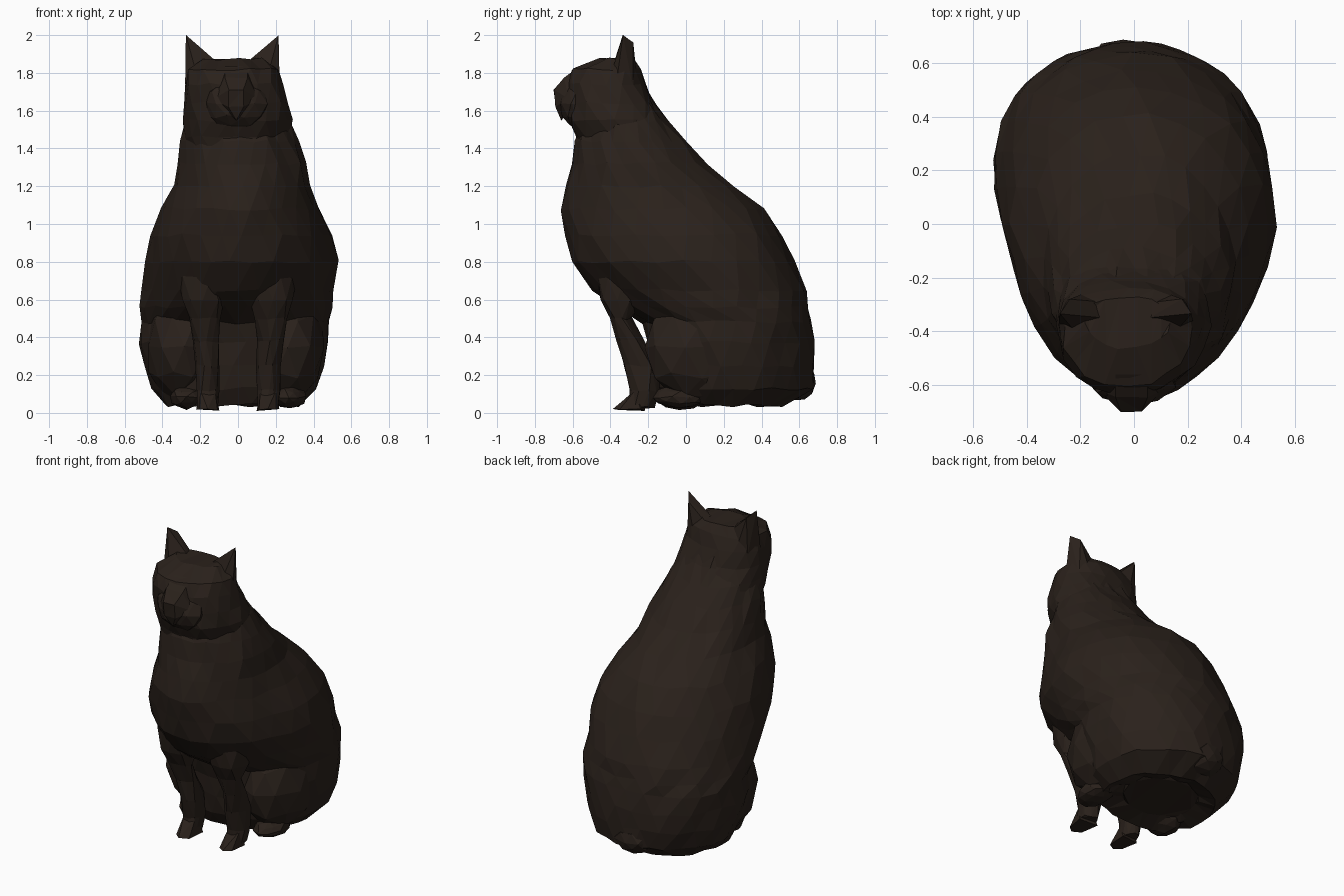
import bpy, bmesh, math, random
from mathutils import Vector, Matrix

random.seed(4)
fur = bpy.data.materials.new("dark_fur")
fur.diffuse_color = (0.023, 0.0152, 0.011, 1)


def finish(name, bm, jitter=0.008):
    """Roughen, triangulate and link a flat-shaded faceted part."""
    for v in bm.verts:
        v.co += Vector([random.uniform(-jitter, jitter) for _ in range(3)])
        v.co.z = max(v.co.z, 0.01)
    bmesh.ops.triangulate(bm, faces=bm.faces[:])
    bmesh.ops.recalc_face_normals(bm, faces=bm.faces[:])
    mesh = bpy.data.meshes.new(name)
    bm.to_mesh(mesh)
    bm.free()
    mesh.materials.append(fur)
    obj = bpy.data.objects.new(name, mesh)
    bpy.context.collection.objects.link(obj)
    return obj


def loft(name, rings, n, power=2.0, jitter=0.008):
    """Rings are (z, front y, back y, centre x, half width, front taper)."""
    bm = bmesh.new()
    loops = []
    for k, (z, y0, y1, cx, w, egg) in enumerate(rings):
        loop = []
        for i in range(n):
            a = 2 * math.pi * (i + 0.5 * (k % 2)) / n
            c, s = math.cos(a), math.sin(a)
            x = math.copysign(abs(c) ** (2 / power), c) * w * (1 + egg * s)
            y = math.copysign(abs(s) ** (2 / power), s) * (y1 - y0) / 2
            loop.append(bm.verts.new((cx + x, (y0 + y1) / 2 + y, z)))
        loops.append(loop)
    for k, (a, b) in enumerate(zip(loops, loops[1:])):
        for i in range(n):
            j = (i + 1) % n
            # zig-zag the staggered rings into triangles
            if k % 2 == 0:
                bm.faces.new((a[i], a[j], b[i]))
                bm.faces.new((a[j], b[j], b[i]))
            else:
                bm.faces.new((a[i], a[j], b[j]))
                bm.faces.new((a[i], b[j], b[i]))
    bm.faces.new(loops[0][::-1])
    bm.faces.new(loops[-1])
    return finish(name, bm, jitter)


def blob(name, centre, radii, tilt=0, jitter=0.008):
    bm = bmesh.new()
    bmesh.ops.create_icosphere(bm, subdivisions=2, radius=1)
    bm.transform(Matrix.Translation(centre) @ Matrix.Rotation(tilt, 4, 'X')
                 @ Matrix.Diagonal((*radii, 1)))
    return finish(name, bm, jitter)


def hull(name, points):
    bm = bmesh.new()
    verts = [bm.verts.new(p) for p in points]
    bmesh.ops.convex_hull(bm, input=verts)
    return finish(name, bm, 0.002)


# Torso: wide rump, sloping back and upright chest tapering to the forelegs
loft("body", [
    (0.07, 0.00, 0.42, -0.03, 0.24, 0.0),
    (0.04, -0.12, 0.52, -0.03, 0.35, -0.05),
    (0.13, -0.17, 0.665, -0.02, 0.43, -0.04),
    (0.25, -0.19, 0.675, -0.02, 0.475, 0.0),
    (0.37, -0.20, 0.675, -0.02, 0.50, 0.0),
    (0.48, -0.23, 0.66, -0.015, 0.505, 0.03),
    (0.56, -0.38, 0.65, -0.01, 0.505, 0.1),
    (0.65, -0.49, 0.63, 0.00, 0.50, 0.12),
    (0.80, -0.60, 0.57, 0.02, 0.505, 0.10),
    (0.94, -0.63, 0.51, 0.015, 0.48, 0.08),
    (1.08, -0.66, 0.41, 0.01, 0.415, 0.04),
    (1.20, -0.63, 0.26, 0.02, 0.36, 0.03),
    (1.32, -0.60, 0.11, 0.02, 0.34, 0.0),
    (1.44, -0.58, 0.00, 0.01, 0.31, 0.0),
    (1.54, -0.54, -0.09, 0.00, 0.275, 0.0),
    (1.63, -0.50, -0.16, 0.00, 0.22, 0.0),
    (1.74, -0.45, -0.22, -0.01, 0.18, 0.0)], 26, 2.05, 0.01)

# Tail stub at the base of the rump
blob("tail_base", (-0.04, 0.57, 0.16), (0.14, 0.125, 0.10))

# Head with rounded cheeks and a flattened crown
loft("head", [
    (1.37, -0.56, -0.12, -0.01, 0.24, 0.05),
    (1.46, -0.58, -0.10, -0.01, 0.275, 0.05),
    (1.55, -0.62, -0.13, 0.00, 0.285, 0.1),
    (1.64, -0.63, -0.17, -0.01, 0.275, 0.1),
    (1.74, -0.64, -0.21, -0.02, 0.26, 0.1),
    (1.82, -0.60, -0.235, -0.025, 0.24, 0.08),
    (1.875, -0.46, -0.27, -0.02, 0.16, 0.0)], 18, 2.25)

# Muzzle with the nose bridge running up to the forehead
blob("muzzle", (-0.01, -0.575, 1.635), (0.17, 0.095, 0.135))
hull("nose", [(-0.07, -0.56, 1.835), (0.05, -0.56, 1.835),
              (-0.07, -0.645, 1.775), (0.05, -0.645, 1.775),
              (-0.05, -0.70, 1.71), (0.03, -0.70, 1.71),
              (-0.05, -0.69, 1.62), (0.03, -0.69, 1.62),
              (-0.01, -0.66, 1.55), (-0.01, -0.56, 1.66),
              (-0.13, -0.62, 1.66), (0.11, -0.62, 1.66)])

for side, label in ((-1, "left"), (1, "right")):
    # Ear: a wedge growing out of the crown corner
    hull("ear_" + label, [(side * x - 0.03, y, z) for x, y, z in (
        (0.25, -0.37, 1.74), (0.22, -0.28, 1.72), (0.09, -0.35, 1.865),
        (0.10, -0.29, 1.855), (0.20, -0.385, 1.84), (0.16, -0.26, 1.78),
        (0.245, -0.335, 2.0), (0.21, -0.28, 1.96))])

    # Front leg, leaning back towards the paw
    loft("front_leg_" + label, [
        (0.03, -0.30, -0.17, side * 0.16, 0.055, 0),
        (0.12, -0.30, -0.14, side * 0.16, 0.06, 0),
        (0.25, -0.33, -0.15, side * 0.165, 0.065, 0),
        (0.38, -0.36, -0.22, side * 0.17, 0.07, 0),
        (0.50, -0.40, -0.29, side * 0.175, 0.085, 0),
        (0.60, -0.45, -0.22, side * 0.18, 0.12, 0),
        (0.72, -0.48, -0.15, side * 0.18, 0.13, 0)], 10)

    # Front paw
    hull("front_paw_" + label, [(side * x, y, z) for x, y, z in (
        (0.11, -0.35, 0.015), (0.20, -0.35, 0.02), (0.16, -0.385, 0.02),
        (0.22, -0.24, 0.02), (0.10, -0.22, 0.01), (0.12, -0.27, 0.11),
        (0.20, -0.27, 0.12), (0.16, -0.20, 0.10))])

    # Haunch, blended into the flank, with a tucked hind paw
    blob("haunch_" + label, (side * 0.275 - 0.015, 0.09, 0.35), (0.20, 0.31, 0.31))
    blob("hind_paw_" + label, (side * 0.27, -0.03, 0.085), (0.09, 0.14, 0.065))
